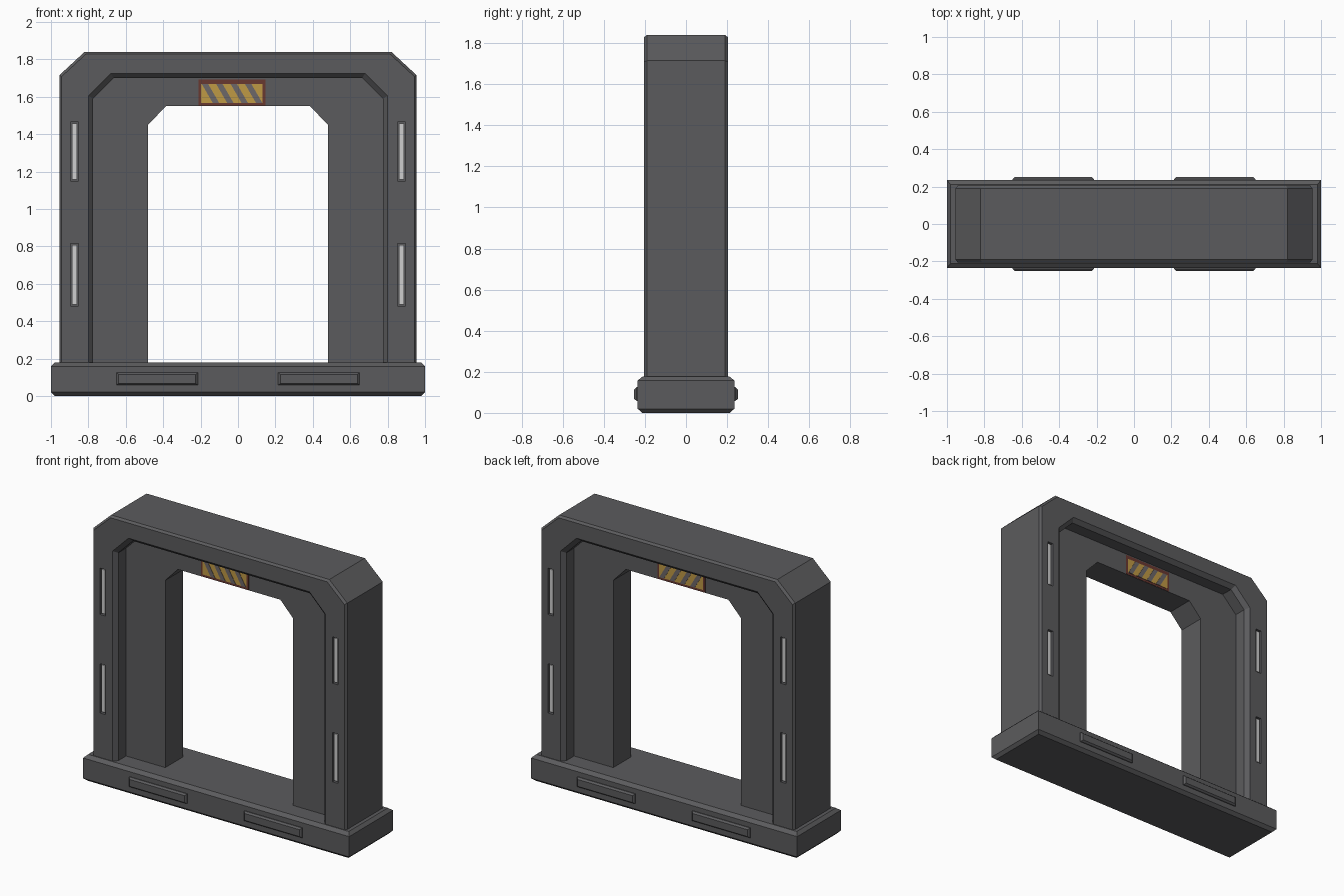
import bpy, bmesh

if "Cube" in bpy.data.objects:
    bpy.data.objects.remove(bpy.data.objects["Cube"])


def material(name, rgb):
    m = bpy.data.materials.new(name)
    m.diffuse_color = (*rgb, 1)
    m.use_nodes = True
    m.node_tree.nodes["Principled BSDF"].inputs["Base Color"].default_value = m.diffuse_color
    return m


GREY = material("dark_grey_metal", (0.105, 0.105, 0.11))
LIGHT = material("pale_light", (0.62, 0.62, 0.62))
RED = material("rust_red", (0.14, 0.04, 0.03))
YELLOW = material("warning_yellow", (0.52, 0.32, 0.06))
STRIPE = material("stripe_grey", (0.15, 0.135, 0.14))


def loft(name, rings, mat, closed=False):
    """Skin equal-length rings of points; closed joins last ring to first."""
    bm = bmesh.new()
    vs = [[bm.verts.new(p) for p in r] for r in rings]
    n, k = len(vs), len(vs[0])
    if closed:
        for i in range(n):
            a, b = vs[i], vs[(i + 1) % n]
            for j in range(k - 1):
                bm.faces.new((a[j], a[j + 1], b[j + 1], b[j]))
        # the first and last point of every ring bound the two feet
        bm.faces.new([r[0] for r in vs])
        bm.faces.new([r[-1] for r in vs])
    else:
        for a, b in zip(vs, vs[1:]):
            for j in range(k):
                bm.faces.new((a[j], a[(j + 1) % k], b[(j + 1) % k], b[j]))
        bm.faces.new(vs[0])
        bm.faces.new(vs[-1])
    bmesh.ops.recalc_face_normals(bm, faces=bm.faces)
    me = bpy.data.meshes.new(name)
    bm.to_mesh(me)
    bm.free()
    ob = bpy.data.objects.new(name, me)
    bpy.context.collection.objects.link(ob)
    me.materials.append(mat)
    return ob


def rect_xy(x, y, z):
    return [(-x, -y, z), (x, -y, z), (x, y, z), (-x, y, z)]


def rect_xz(x0, x1, z0, z1, y):
    return [(x0, y, z0), (x1, y, z0), (x1, y, z1), (x0, y, z1)]


def box(name, x0, x1, z0, z1, y0, y1, mat):
    return loft(name, [rect_xz(x0, x1, z0, z1, y0), rect_xz(x0, x1, z0, z1, y1)], mat)


# Base slab with chamfered top and bottom
loft("base", [rect_xy(0.98, 0.213, 0), rect_xy(1, 0.235, 0.02),
              rect_xy(1, 0.235, 0.158), rect_xy(0.98, 0.21, 0.178)], GREY)


# Arch: cross-section swept round a chamfered doorway path
def arch_line(w, top, cx, cz, y):
    return [(-w, y, 0.15), (-w, y, top - cz), (cx - w, y, top),
            (w - cx, y, top), (w, y, top - cz), (w, y, 0.15)]


half = [(0.955, 1.84, 0.135, 0.125, 0.19), (0.943, 1.828, 0.13, 0.12, 0.205),
        (0.80, 1.725, 0.12, 0.12, 0.205), (0.775, 1.70, 0.11, 0.11, 0.178),
        (0.775, 1.70, 0.11, 0.11, 0.095), (0.48, 1.55, 0.095, 0.10, 0.095)]
section = [(*h[:4], -h[4]) for h in half] + half[::-1]
arch = loft("arch", [arch_line(*s) for s in section], GREY, closed=True)

# Details repeated on front and back
for s, face in ((-1, "front"), (1, "back")):
    for m, side in ((-1, "left"), (1, "right")):
        # Light slots cut in the legs
        for z0, z1, level in ((0.48, 0.815, "lower"), (1.15, 1.465, "upper")):
            tag = f"{face}_{side}_{level}"
            xa, xb = sorted((m * 0.853, m * 0.895))
            cut = box("slot_cutter_" + tag, xa, xb, z0, z1, s * 0.185, s * 0.25, GREY)
            cut.hide_render = True
            cut.hide_viewport = True
            mod = arch.modifiers.new("slot", 'BOOLEAN')
            mod.object = cut
            mod.operation = 'DIFFERENCE'
            mod.solver = 'EXACT'
            box("light_" + tag, xa + 0.008, xb - 0.008, z0 + 0.008, z1 - 0.008,
                s * 0.18, s * 0.198, LIGHT)
        # Raised plates on the base
        xa, xb = sorted((m * 0.215, m * 0.65))
        loft(f"base_plate_{face}_{side}",
             [rect_xz(xa, xb, 0.058, 0.125, s * 0.23),
              rect_xz(xa, xb, 0.058, 0.125, s * 0.24),
              rect_xz(xa + 0.012, xb - 0.012, 0.068, 0.115, s * 0.252)], GREY)
    # Warning sign: red border, yellow field, slanted stripes
    box("sign_border_" + face, -0.212, 0.148, 1.552, 1.692, s * 0.094, s * 0.097, RED)
    box("sign_field_" + face, -0.197, 0.132, 1.567, 1.667, s * 0.096, s * 0.099, YELLOW)
    for i in range(4):
        t = -0.193 + i * 0.077
        quad = [(t, 1.667), (t + 0.034, 1.667), (t + 0.092, 1.567), (t + 0.058, 1.567)]
        loft(f"sign_stripe_{face}_{i}",
             [[(x, s * y, z) for x, z in quad] for y in (0.097, 0.101)], STRIPE)
